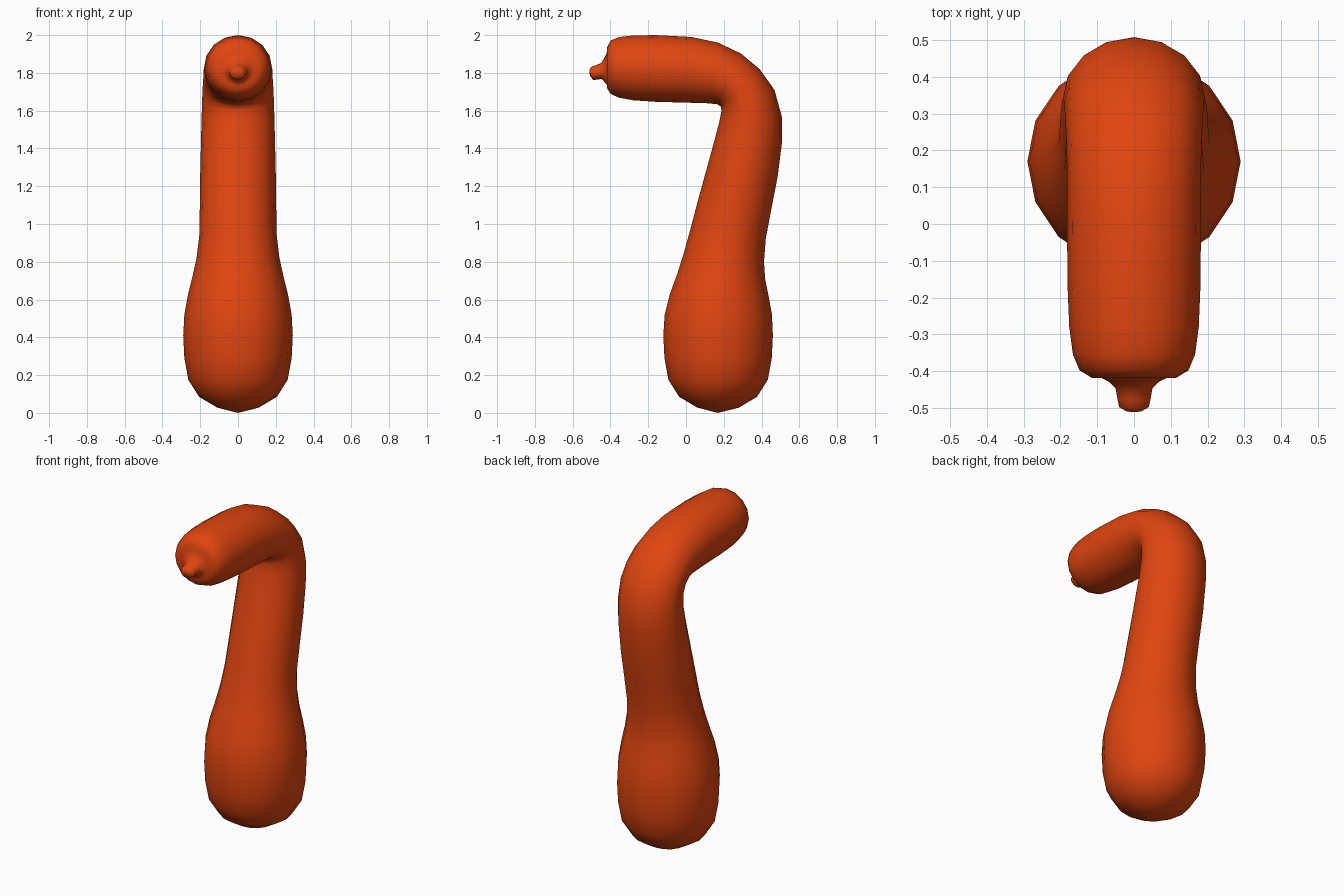
import bpy, bmesh, math
from mathutils import Vector

SIDES = 16

# Rings seen from the side: front y, front z, back y, back z, half width in x
base = [(0.17 - r, z, 0.17 + r, z, r) for z, r in
        [(0.028, 0.11), (0.085, 0.206), (0.175, 0.263), (0.29, 0.284), (0.41, 0.29)]]
neck = [
    (-0.113, 0.52, 0.455, 0.52, 0.284),
    (-0.085, 0.63, 0.437, 0.62, 0.265),
    (-0.045, 0.74, 0.419, 0.71, 0.24),
    (-0.012, 0.845, 0.413, 0.80, 0.219),
    (0.02, 0.96, 0.422, 0.92, 0.205),
    (0.062, 1.12, 0.452, 1.08, 0.202),
    (0.106, 1.28, 0.485, 1.25, 0.2),
    (0.15, 1.44, 0.508, 1.43, 0.196),
    (0.176, 1.54, 0.507, 1.57, 0.193),
    (0.188, 1.60, 0.468, 1.71, 0.19),
    (0.185, 1.622, 0.39, 1.82, 0.187),
    (0.165, 1.634, 0.29, 1.903, 0.184),
    (0.12, 1.639, 0.17, 1.96, 0.182),
    (0.02, 1.642, 0.03, 1.99, 0.182),
]
head = [
    (-0.16, 1.647, -0.16, 2.0, 0.181),
    (-0.28, 1.655, -0.28, 1.998, 0.176),
    (-0.355, 1.669, -0.355, 1.99, 0.166),
    (-0.398, 1.688, -0.398, 1.972, 0.148),
    (-0.418, 1.718, -0.418, 1.935, 0.115),
    (-0.418, 1.735, -0.42, 1.905, 0.088),
    (-0.426, 1.745, -0.432, 1.88, 0.068),
    (-0.446, 1.768, -0.448, 1.853, 0.05),
    (-0.475, 1.764, -0.478, 1.84, 0.045),
    (-0.492, 1.762, -0.503, 1.831, 0.04),
    (-0.505, 1.78, -0.511, 1.815, 0.022),
]


def loft(name, rings, start, end):
    bm = bmesh.new()
    loops = []
    for fy, fz, by, bz, w in rings:
        front, back = Vector((0, fy, fz)), Vector((0, by, bz))
        mid, half = (front + back) / 2, (back - front) / 2
        loops.append([bm.verts.new(mid + half * math.sin(a) + Vector((w * math.cos(a), 0, 0)))
                      for a in (2 * math.pi * i / SIDES for i in range(SIDES))])
    for a, b in zip(loops, loops[1:]):
        for i in range(SIDES):
            j = (i + 1) % SIDES
            bm.faces.new((a[i], a[j], b[j], b[i]))
    # Close both ends with a fan
    for loop, point in ((loops[0], start), (loops[-1], end)):
        pole = bm.verts.new(point)
        for i in range(SIDES):
            bm.faces.new((pole, loop[i], loop[(i + 1) % SIDES]))
    bmesh.ops.recalc_face_normals(bm, faces=bm.faces)
    for f in bm.faces:
        f.smooth = True
    mesh = bpy.data.meshes.new(name)
    bm.to_mesh(mesh)
    bm.free()
    obj = bpy.data.objects.new(name, mesh)
    bpy.context.collection.objects.link(obj)
    return obj


# Crooked-neck squash with its stem nub, one continuous skin
squash = loft("crookneck_squash", base + neck + head, (0, 0.17, 0.0), (0, -0.511, 1.795))
orange = bpy.data.materials.new("orange_skin")
orange.diffuse_color = (0.75, 0.06, 0.005, 1)
squash.data.materials.append(orange)
